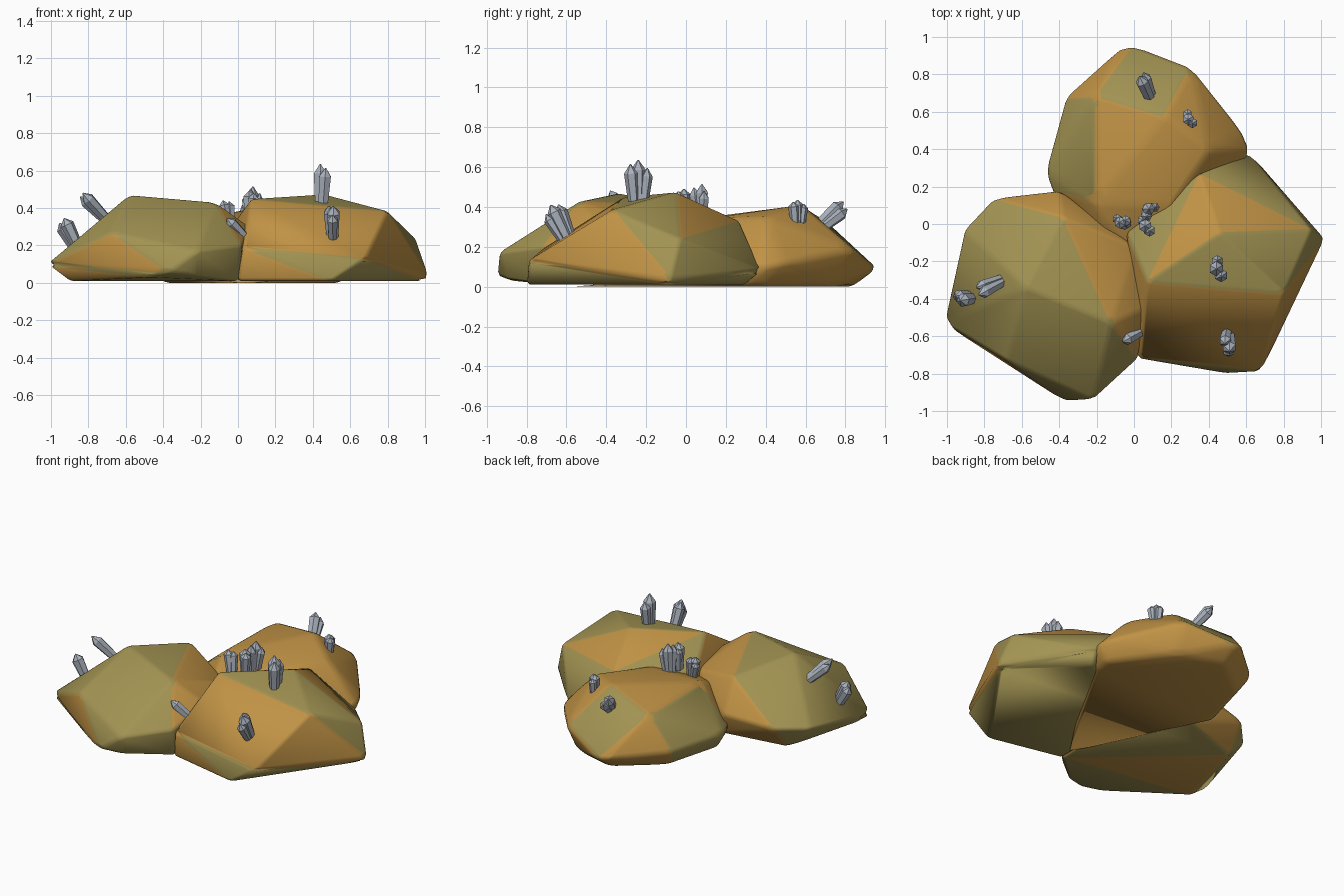
import bpy
import bmesh
import math
import random
from mathutils import Vector, Matrix

random.seed(4)
if "Cube" in bpy.data.objects:
    bpy.data.objects.remove(bpy.data.objects["Cube"], do_unlink=True)


def make_material(name, colour):
    material = bpy.data.materials.new(name)
    material.use_nodes = True
    material.diffuse_color = (*colour, 1)
    shader = next(n for n in material.node_tree.nodes if n.type == "BSDF_PRINCIPLED")
    shader.inputs["Base Color"].default_value = (*colour, 1)
    shader.inputs["Roughness"].default_value = 0.8
    return material


ochre = make_material("ochre_rock", (.53, .29, .06))
olive = make_material("olive_rock", (.36, .29, .085))
grey = make_material("grey_crystal", (.40, .44, .50))


def add_object(name, bm, materials):
    mesh = bpy.data.meshes.new(name)
    bm.to_mesh(mesh)
    bm.free()
    for material in materials:
        mesh.materials.append(material)
    obj = bpy.data.objects.new(name, mesh)
    bpy.context.collection.objects.link(obj)
    return obj


def make_rock(name, corners, ochre_spots, olive_spots):
    """Convex boulder with soft edges; each face takes the colour of its nearest spot."""
    bm = bmesh.new()
    for corner in corners:
        bm.verts.new(corner)
    bmesh.ops.convex_hull(bm, input=bm.verts[:])
    loose = [v for v in bm.verts if not v.link_faces]
    bmesh.ops.delete(bm, geom=loose, context="VERTS")
    bmesh.ops.dissolve_limit(bm, angle_limit=math.radians(4),
                             verts=bm.verts[:], edges=bm.edges[:])
    bmesh.ops.recalc_face_normals(bm, faces=bm.faces[:])
    for face in bm.faces:
        centre = face.calc_center_median()

        def nearest(spots):
            return min((Vector(spot) - centre).length for spot in spots)

        face.material_index = int(nearest(olive_spots) < nearest(ochre_spots))
        face.smooth = True
    rock = add_object(name, bm, [ochre, olive])
    bevel = rock.modifiers.new("soft_edges", "BEVEL")
    bevel.width = 0.03
    bevel.segments = 3
    bevel.limit_method = "ANGLE"
    bevel.angle_limit = math.radians(10)
    return rock


def make_crystals(name, base, tip, count, radius):
    """Tight cluster of pointed six-sided crystals growing from base towards tip."""
    base, tip = Vector(base), Vector(tip)
    axis = tip - base
    turn = axis.to_track_quat("Z", "Y").to_matrix().to_4x4()
    bm = bmesh.new()
    for i in range(count):
        size = 1 - 0.1 * i
        angle = math.tau * i / count + random.random()
        shift = Vector((math.cos(angle), math.sin(angle), 0)) * radius * min(i, 1) * 0.7
        lean = Matrix.Rotation(0.12 * min(i, 1), 4, Vector((-shift.y, shift.x, 0.001)))
        place = Matrix.Translation(base) @ turn @ Matrix.Translation(shift) @ lean
        root = 0.06
        shoulder = axis.length * size * 0.74
        point = axis.length * size - shoulder
        r = radius * size
        for r1, r2, low, depth in ((r * 0.75, r, -root, root + shoulder),
                                   (r, r * 0.08, shoulder, point)):
            bmesh.ops.create_cone(bm, cap_ends=True, segments=6, radius1=r1, radius2=r2, depth=depth,
                                  matrix=place @ Matrix.Translation((0, 0, low + depth / 2)))
    bmesh.ops.remove_doubles(bm, verts=bm.verts[:], dist=0.0005)
    return add_object(name, bm, [grey])


# Boulders: lower ring, waist, crown
make_rock(
    "left_rock",
    [(-.9, -.53, .01), (-.76, 0, .01), (-.35, .12, .04), (0, -.1, .04), (0, -.68, .01),
     (-.24, -.9, .04), (-.47, -.87, .03), (-1.02, -.53, .1), (-.91, -.03, .16), (-.75, .14, .18),
     (-.4, .18, .2), (.06, -.45, .3), (.02, -.72, .2), (-.22, -.94, .17), (-.37, -.95, .06),
     (-.68, -.73, .27), (-.58, -.34, .47), (-.12, -.53, .43), (-.38, .04, .4), (0, -.12, .29)],
    ochre_spots=[(-.77, -.67, .1), (-.15, -.2, .37), (-.45, .14, .25), (-.2, .05, .25), (-.04, -.37, .34),
                 (-.55, -.4, .01)],
    olive_spots=[(-.5, -.85, .18), (-.4, -.5, .42), (-.6, 0, .32), (-.36, -.15, .43), (-.85, -.2, .2),
                 (-.3, -.9, .08), (-.1, -.75, .2), (-.76, -.53, .28), (-.4, -.74, .02),
                 (-.28, -.16, .02), (-.88, 0, .08)])

make_rock(
    "right_rock",
    [(0, -.69, .01), (.5, -.8, .01), (1, -.09, .01), (.58, .3, .01), (0, 0, .01),
     (.03, -.72, .19), (.68, -.79, .13), (1.02, -.08, .04), (.95, -.03, .24), (.62, .38, .08),
     (.35, .27, .33), (-.04, -.05, .3), (.07, -.31, .45), (.46, -.05, .475), (.8, -.37, .385)],
    ochre_spots=[(.4, -.55, .3), (.85, -.4, .2), (.3, -.03, .42), (.6, .06, .36), (.17, -.74, .07),
                 (0, -.4, .3)],
    olive_spots=[(.45, -.24, .44), (.73, -.15, .36), (.4, -.77, .11), (.76, .14, .14), (.68, .22, .22),
                 (.12, -.03, .36), (.3, .2, .15), (.5, -.3, 0), (.73, -.55, .05)])

make_rock(
    "back_rock",
    [(-.4, .25, 0), (-.3, .62, 0), (-.03, .84, 0), (.28, .76, 0), (.55, .4, 0), (.54, .28, 0),
     (.03, -.64, 0), (-.48, .28, .12), (-.44, .17, .12), (-.37, .68, .12), (-.08, .94, .1), (0, .96, .09),
     (.31, .84, .19), (.58, .5, .12), (.63, .38, .1), (-.2, .69, .34), (.17, .58, .41),
     (-.2, .12, .35), (.4, .4, .35), (.2, .1, .34), (-.02, -.12, .25)],
    ochre_spots=[(0, .4, .37), (.3, .5, .37), (.47, .6, .2), (-.22, .79, .2), (.1, .86, .07),
                 (.08, .3, 0), (.45, .6, .05), (-.2, .75, .06), (0, 0, .3)],
    olive_spots=[(-.32, .4, .25), (.08, .8, .24), (-.42, .45, .1), (-.35, .2, .2)])

# Crystal clusters: base, tip, how many, thickness
clusters = {
    "tall_crystals": ((.44, -.24, .44), (.44, -.24, .635), 3, .04),
    "front_crystals": ((.51, -.61, .27), (.51, -.68, .41), 3, .038),
    "outer_left_crystals": ((-.87, -.4, .22), (-.93, -.41, .345), 2, .038),
    "inner_left_crystals": ((-.72, -.32, .36), (-.83, -.38, .48), 2, .034),
    "middle_left_crystals": ((-.06, 0, .34), (-.08, .01, .44), 3, .032),
    "middle_right_crystals": ((.06, -.01, .38), (.06, -.01, .49), 3, .036),
    "middle_back_crystals": ((.07, .08, .35), (.08, .08, .515), 3, .034),
    "back_right_crystals": ((.29, .56, .34), (.29, .56, .435), 3, .031),
    "back_crystals": ((.08, .68, .32), (.03, .79, .425), 2, .036),
    "gap_crystals": ((.03, -.58, .25), (-.06, -.63, .345), 1, .032),
}
for name, settings in clusters.items():
    make_crystals(name, *settings)
